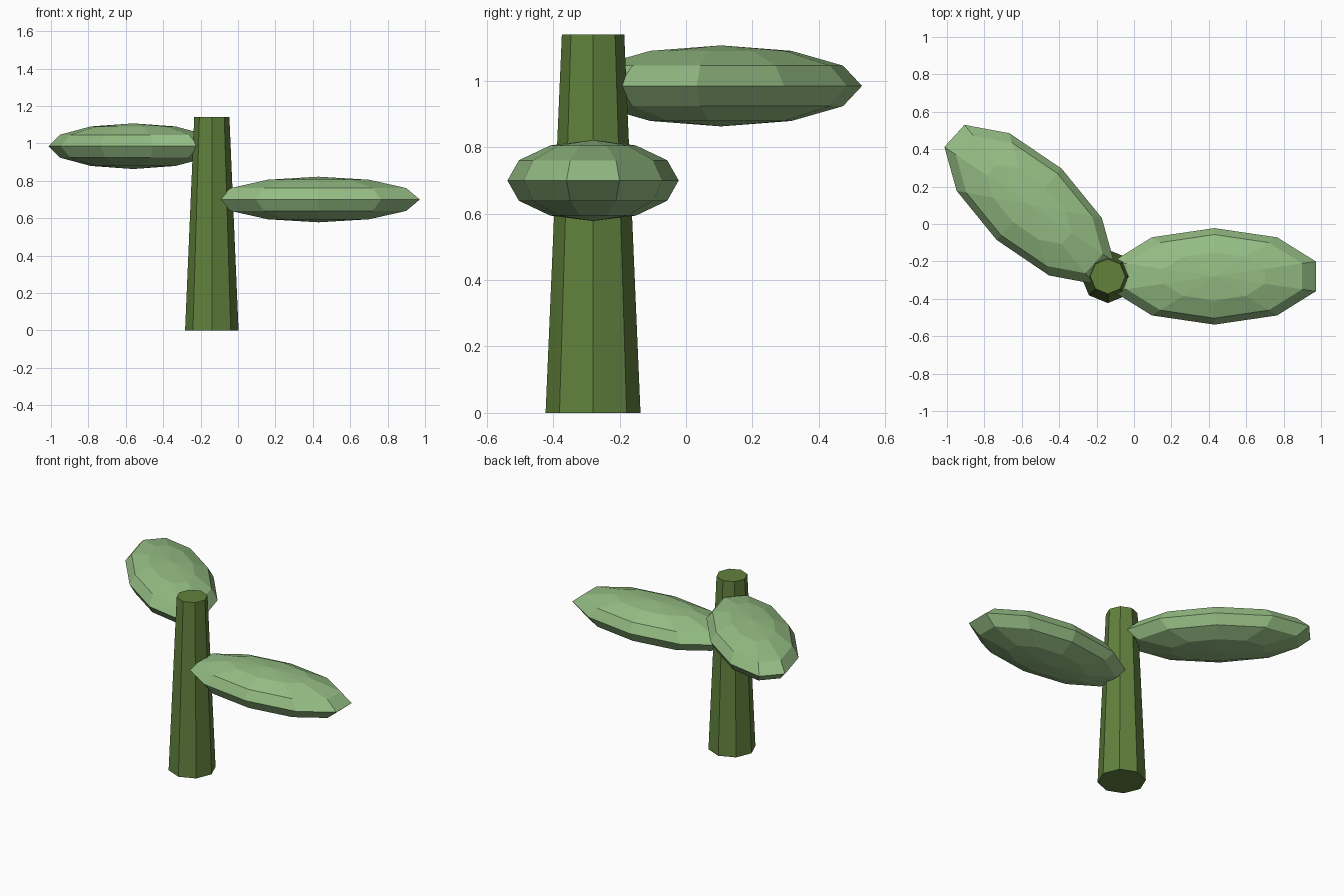
import bpy
import math
from mathutils import Matrix

if "Cube" in bpy.data.objects:
    bpy.data.objects.remove(bpy.data.objects["Cube"])

STEM_X, STEM_Y = -0.14, -0.28
STEM_HEIGHT = 1.14
LEAF_HALF = (0.57, 0.258, 0.122)  # half length, half width, half thickness


def make_material(name, colour):
    mat = bpy.data.materials.new(name)
    mat.diffuse_color = (*colour, 1.0)
    mat.use_nodes = True
    mat.node_tree.nodes["Principled BSDF"].inputs["Base Color"].default_value = mat.diffuse_color
    return mat


stem_green = make_material("stem green", (0.12, 0.22, 0.046))
leaf_green = make_material("leaf green", (0.30, 0.51, 0.23))

# Tapered eight-sided stem, with corners on the x and y axes
bpy.ops.mesh.primitive_cone_add(vertices=8, radius1=0.143, radius2=0.094,
                                depth=STEM_HEIGHT,
                                location=(STEM_X, STEM_Y, STEM_HEIGHT / 2))
stem = bpy.context.object
stem.name = "stem"
stem.data.materials.append(stem_green)


# Flattened faceted leaf whose inner tip sits on the stem axis
def add_leaf(name, angle, height):
    bpy.ops.mesh.primitive_uv_sphere_add(segments=10, ring_count=6, radius=1)
    leaf = bpy.context.object
    leaf.name = name
    spin_to_tip = Matrix.Rotation(math.radians(36), 4, 'Z')
    leaf.data.transform(Matrix.Translation((LEAF_HALF[0], 0, 0))
                        @ Matrix.Diagonal((*LEAF_HALF, 1)) @ spin_to_tip)
    leaf.location = (STEM_X, STEM_Y, height)
    leaf.rotation_euler = (0, 0, math.radians(angle))
    leaf.data.materials.append(leaf_green)
    return leaf


# Leaves spiral up the stem
for name, angle, height in (("lower_leaf", 0, 0.70), ("upper_leaf", 137.5, 0.985)):
    add_leaf(name, angle, height)
